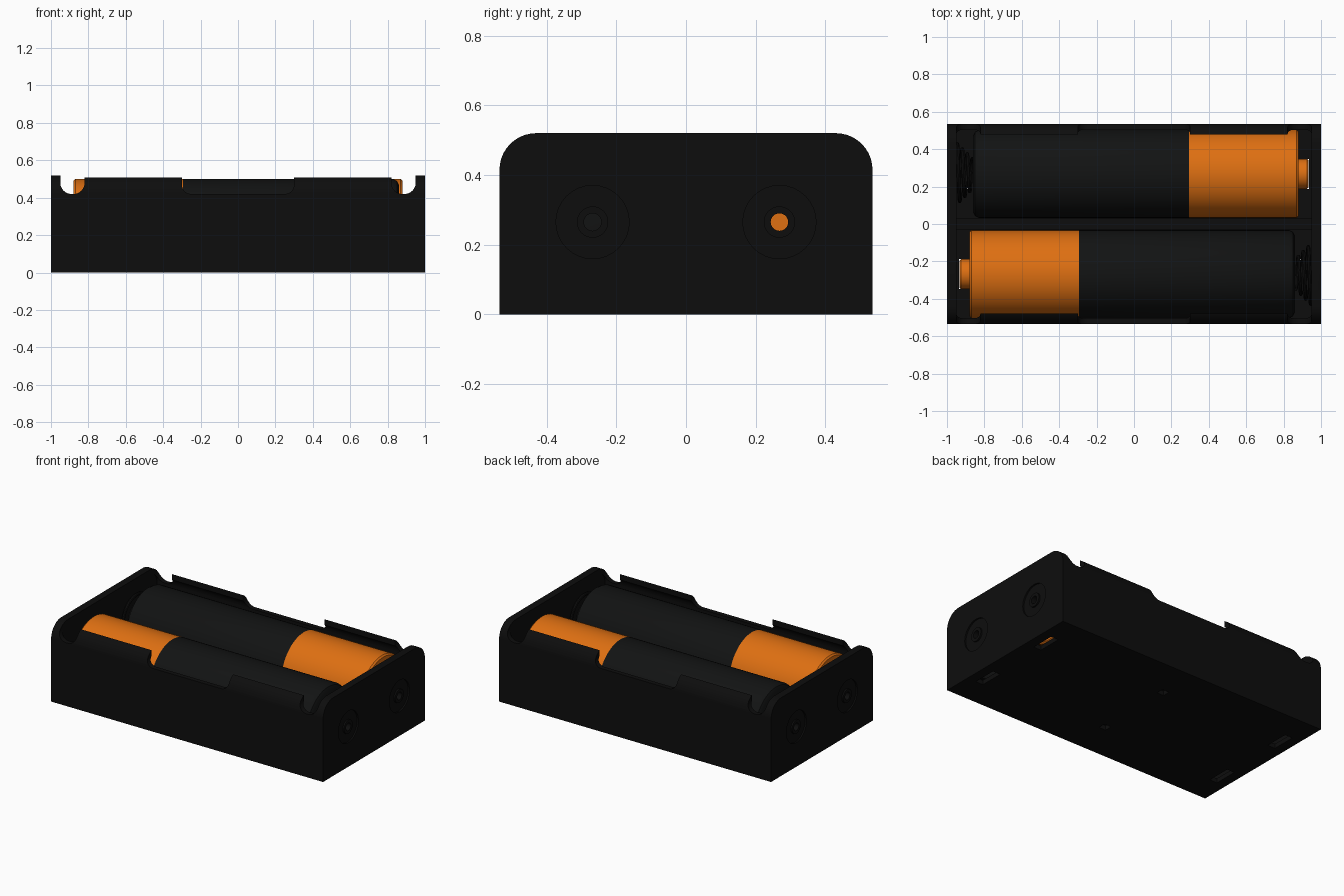
import bpy, bmesh, math
from mathutils import Vector

cube = bpy.data.objects.get("Cube")
if cube:
    bpy.data.objects.remove(cube, do_unlink=True)


def material(name, rgb):
    m = bpy.data.materials.new(name)
    m.use_nodes = True
    m.diffuse_color = (*rgb, 1)
    m.node_tree.nodes["Principled BSDF"].inputs["Base Color"].default_value = (*rgb, 1)
    return m


black = material("black plastic", (0.004, 0.004, 0.004))
sleeve = material("black sleeve", (0.006, 0.0065, 0.0065))
copper = material("copper orange", (0.73, 0.16, 0.006))

CELL_Y, CELL_Z = 0.268, 0.265


def finish(bm, name, mats):
    bmesh.ops.recalc_face_normals(bm, faces=bm.faces)
    me = bpy.data.meshes.new(name)
    bm.to_mesh(me)
    bm.free()
    ob = bpy.data.objects.new(name, me)
    bpy.context.collection.objects.link(ob)
    for m in mats:
        me.materials.append(m)
    return ob


def activate(ob):
    bpy.ops.object.select_all(action='DESELECT')
    ob.select_set(True)
    bpy.context.view_layer.objects.active = ob


def smooth(ob):
    activate(ob)
    bpy.ops.object.shade_smooth_by_angle(angle=math.radians(35))


def prism(name, pts, axis, lo, hi):
    """Extrude a 2D outline along x (points are y, z) or y (points are x, z)."""
    bm = bmesh.new()
    place = (lambda p, d: (d, *p)) if axis == 'x' else (lambda p, d: (p[0], d, p[1]))
    face = bm.faces.new([bm.verts.new(place(p, lo)) for p in pts])
    ext = bmesh.ops.extrude_face_region(bm, geom=[face])
    step = Vector((hi - lo, 0, 0) if axis == 'x' else (0, hi - lo, 0))
    bmesh.ops.translate(bm, vec=step, verts=[v for v in ext["geom"] if isinstance(v, bmesh.types.BMVert)])
    return finish(bm, name, [black])


def arc(cx, cz, r, a0, a1, n=10):
    angles = [math.radians(a0 + (a1 - a0) * i / n) for i in range(n + 1)]
    return [(cx + r * math.cos(a), cz + r * math.sin(a)) for a in angles]


def box(x0, x1, y0, y1, z0, z1):
    return prism("cutter", [(x0, z0), (x1, z0), (x1, z1), (x0, z1)], 'y', y0, y1)


def u_notch(x0, x1, z, r):
    pts = arc(x0 + r, z + r, r, 180, 270) + arc(x1 - r, z + r, r, 270, 360)
    return prism("cutter", pts + [(x1, 0.6), (x0, 0.6)], 'y', -0.7, 0.7)


def cylinder(r, x0, x1, y):
    return prism("cutter", arc(y, CELL_Z, r, 0, 348.75, 31), 'x', x0, x1)


def boolean(ob, other, op='DIFFERENCE'):
    other.hide_render = True
    mod = ob.modifiers.new("cut", 'BOOLEAN')
    mod.operation, mod.solver, mod.object = op, 'EXACT', other
    activate(ob)
    bpy.ops.object.modifier_apply(modifier=mod.name)
    bpy.data.objects.remove(other, do_unlink=True)


# Tray: rounded outer block, hollowed from the top
outline = [(-0.535, 0), (0.535, 0)] + arc(0.43, 0.415, 0.105, 0, 90) + arc(-0.43, 0.415, 0.105, 90, 180)
tray = prism("holder_tray", outline, 'x', -1, 1)
lip = arc(0.43, 0.415, 0.074, 0, 48, 6)
hollow = [(-0.504, 0.03), (0.504, 0.03)] + lip + [(lip[-1][0], 0.6), (-lip[-1][0], 0.6)]
hollow += [(-y, z) for y, z in reversed(lip)]
boolean(tray, prism("cutter", hollow, 'x', -0.95, 0.95))

# Finger gap in the middle of the walls and notches beside the end plates
boolean(tray, u_notch(-0.3, 0.3, 0.42, 0.05))
for x0, x1 in ((-0.95, -0.82), (0.82, 0.95)):
    boolean(tray, u_notch(x0, x1, 0.42, 0.06))

# Contact holes with ring grooves in the ends, slots and drain holes in the floor
for sy in (-1, 1):
    y = sy * CELL_Y
    for sx in (-1, 1):
        ring = cylinder(0.105, sx * 0.99, sx * 1.05, y)
        boolean(ring, cylinder(0.045, sx * 0.9, sx * 1.1, y))
        boolean(tray, ring)
        boolean(tray, cylinder(0.025, sx * 0.9, sx * 1.1, y))
        xs = sorted((sx * 0.88, sx * 0.935))
        boolean(tray, box(*xs, y - 0.08, y + 0.08, -0.1, 0.1))
    boolean(tray, box(-0.025, 0.025, y - 0.025, y + 0.025, -0.1, 0.1))
smooth(tray)

# Low rib between the two cells
prism("centre_rib", [(-0.03, 0.02), (0.03, 0.02), (0.03, 0.34), (-0.03, 0.34)], 'x', -0.96, 0.96)


# Cells: lathed outline, copper end by position along the axis
def cell(name, side):
    outline = [(-0.86, 0), (-0.86, 0.205), (-0.85, 0.225), (-0.83, 0.235), (0.295, 0.235),
               (0.87, 0.235), (0.88, 0.226), (0.88, 0.08), (0.925, 0.08), (0.932, 0.073), (0.932, 0)]
    bm = bmesh.new()
    verts = [bm.verts.new((x, 0, r)) for x, r in outline]
    edges = [bm.edges.new(pair) for pair in zip(verts, verts[1:])]
    bmesh.ops.spin(bm, geom=verts + edges, axis=(1, 0, 0), cent=(0, 0, 0),
                   angle=math.tau, steps=48, use_merge=True)
    bmesh.ops.remove_doubles(bm, verts=bm.verts, dist=0.0005)
    for f in bm.faces:
        f.material_index = int(f.calc_center_median().x > 0.295)
    ob = finish(bm, name, [sleeve, copper])
    ob.location = (0, side * CELL_Y, CELL_Z)
    ob.rotation_euler.z = 0 if side > 0 else math.pi
    smooth(ob)


# Tapered wire spring pressing on the flat end of each cell
def spring(name, side):
    cu = bpy.data.curves.new(name, 'CURVE')
    cu.dimensions = '3D'
    cu.bevel_depth = 0.01
    cu.bevel_resolution = 2
    n = 72
    sp = cu.splines.new('POLY')
    sp.points.add(n)
    for i, p in enumerate(sp.points):
        t = i / n
        a, r = t * 3 * math.tau, 0.16 - 0.08 * t
        p.co = (side * (-0.945 + 0.08 * t), side * (CELL_Y + r * math.cos(a)),
                CELL_Z + r * math.sin(a), 1)
    cu.materials.append(black)
    ob = bpy.data.objects.new(name, cu)
    bpy.context.collection.objects.link(ob)
    activate(ob)
    bpy.ops.object.convert(target='MESH')
    smooth(bpy.context.view_layer.objects.active)


for label, side in (("back", 1), ("front", -1)):
    cell(label + "_cell", side)
    spring(label + "_spring", side)
